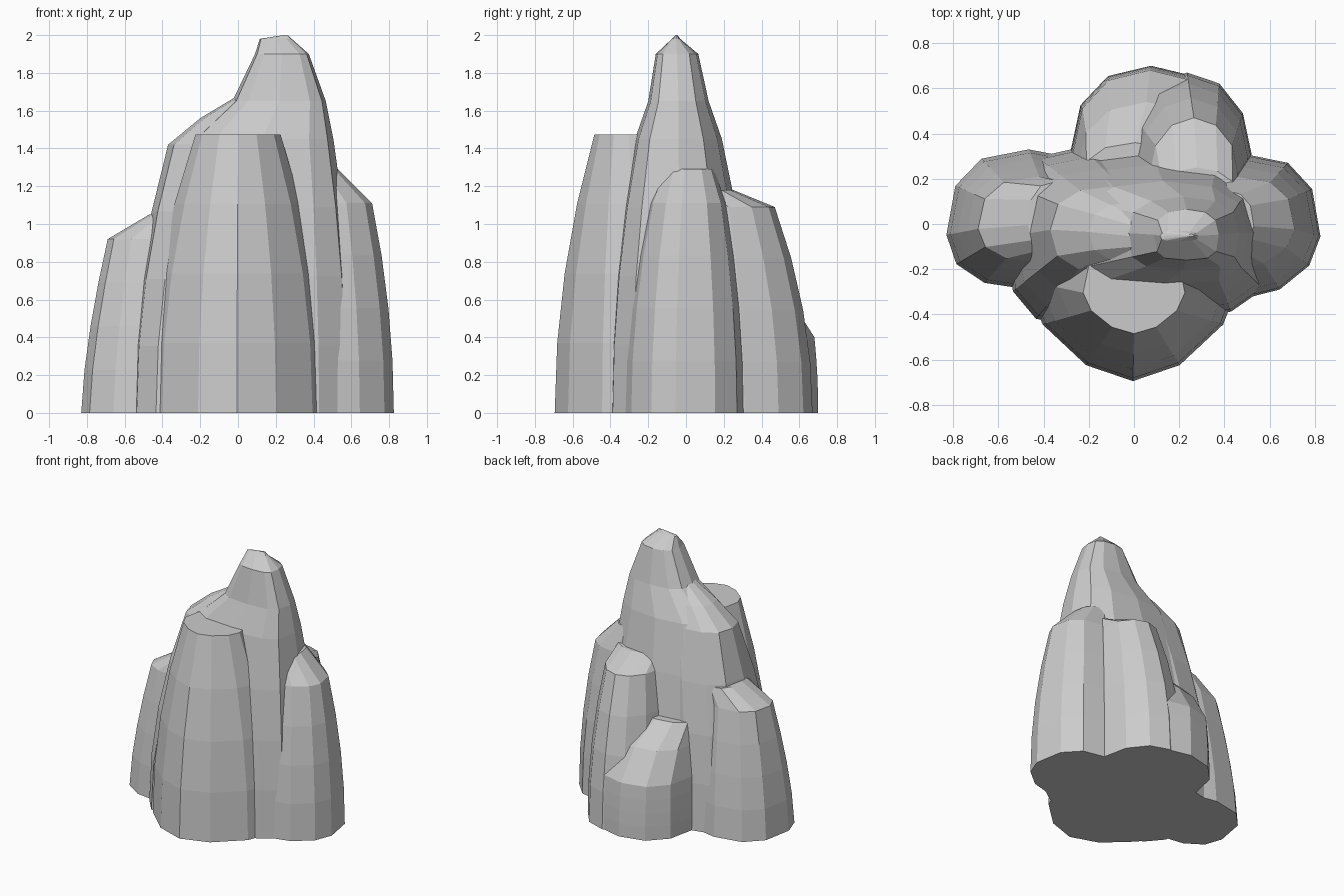
import bpy, bmesh, math

if "Cube" in bpy.data.objects:
    bpy.data.objects.remove(bpy.data.objects["Cube"])

SIDES = 12
STEPS = 4


def rounded(v, power):
    return math.copysign(abs(v) ** power, v)


def lobe(name, foot, height, shoulder, caps=(), curve=2, mid=0.5, front=0.8, back=0.8):
    """Faceted column of rock: boxes (x_min, x_max, y_min, y_max) taper from
    foot to shoulder along a curve, then the caps (z, box) close the top.
    mid places the widest line in y; front and back set the roundness."""
    levels = [(-0.1, foot)]
    for s in range(STEPS + 1):
        t = s / STEPS
        levels.append((t * height, [a + (b - a) * t ** curve for a, b in zip(foot, shoulder)]))
    levels += caps
    bm = bmesh.new()
    rings = []
    for z, (x0, x1, y0, y1) in levels:
        ring = []
        ym = y0 + (y1 - y0) * mid
        for i in range(SIDES):
            a = math.tau * i / SIDES
            rear = i < SIDES / 2
            power = back if rear else front
            depth = y1 - ym if rear else ym - y0
            x = (x0 + x1) / 2 + (x1 - x0) / 2 * rounded(math.cos(a), power)
            ring.append(bm.verts.new((x, ym + depth * rounded(math.sin(a), power), z)))
        rings.append(ring)
    for low, high in zip(rings, rings[1:]):
        for i in range(SIDES):
            j = (i + 1) % SIDES
            bm.faces.new((low[i], low[j], high[j], high[i]))
    bm.faces.new(rings[0][::-1])
    bm.faces.new(rings[-1])
    mesh = bpy.data.meshes.new(name)
    bm.to_mesh(mesh)
    bm.free()
    obj = bpy.data.objects.new(name, mesh)
    bpy.context.collection.objects.link(obj)
    return obj


# Main peak
rock = lobe("rock", (-.5, .62, -.42, .36), 1.45, (-.25, .505, -.27, .19),
            [(1.65, (-.03, .465, -.2, .12)), (1.9, (.09, .375, -.16, .065)),
             (1.98, (.115, .285, -.075, -.03)), (2, (.24, .265, -.055, -.045))], front=.6)

# Surrounding shoulders and buttresses
ridge = lobe("left_ridge", (-.57, .1, -.46, .34), 1.42, (-.37, .25, -.22, .17),
             [(1.56, (-.2, .25, -.17, .1)), (1.68, (0, .25, -.13, .02))], front=.75)
front = lobe("front_buttress", (-.48, .47, -.695, .25), 1.475, (-.225, .225, -.485, -.1),
             mid=.47, front=1.2)
right = lobe("right_shoulder", (.15, .825, -.33, .31), 1.11, (.2, .71, -.2, .21),
             [(1.29, (.25, .53, -.13, .15))], mid=.43, front=1.1)
left = lobe("left_shoulder", (-.83, -.1, -.29, .33), .92, (-.69, -.15, -.17, .21),
            [(1.05, (-.47, -.2, -.13, .19))], curve=1.5, mid=.39, front=.9)
high = lobe("back_shoulder_high", (-.05, .52, -.05, .67), 1.09, (.07, .46, -.02, .47),
            [(1.18, (.1, .46, 0, .25))], back=1)
low = lobe("back_shoulder_low", (-.28, .43, -.05, .7), .4, (-.27, .41, -.05, .68),
           [(.62, (-.25, .36, -.05, .54)), (.78, (-.24, .25, 0, .36))], back=.9)
parts = [ridge, front, right, left, high, low]

# Merge all lobes into one solid
for part in parts:
    mod = rock.modifiers.new("union_" + part.name, "BOOLEAN")
    mod.operation = "UNION"
    mod.solver = "EXACT"
    mod.object = part
bpy.context.view_layer.update()
merged = bpy.data.meshes.new_from_object(
    rock.evaluated_get(bpy.context.evaluated_depsgraph_get()))
rock.modifiers.clear()
rock.data = merged
for part in parts:
    bpy.data.objects.remove(part)

# Flat foot at ground level
bm = bmesh.new()
bm.from_mesh(rock.data)
cut = bmesh.ops.bisect_plane(bm, geom=bm.verts[:] + bm.edges[:] + bm.faces[:],
                             plane_co=(0, 0, 0), plane_no=(0, 0, -1), clear_outer=True)
rim = [e for e in cut["geom_cut"] if isinstance(e, bmesh.types.BMEdge)]
bmesh.ops.contextual_create(bm, geom=rim)
bmesh.ops.recalc_face_normals(bm, faces=bm.faces[:])
bm.to_mesh(rock.data)
bm.free()
